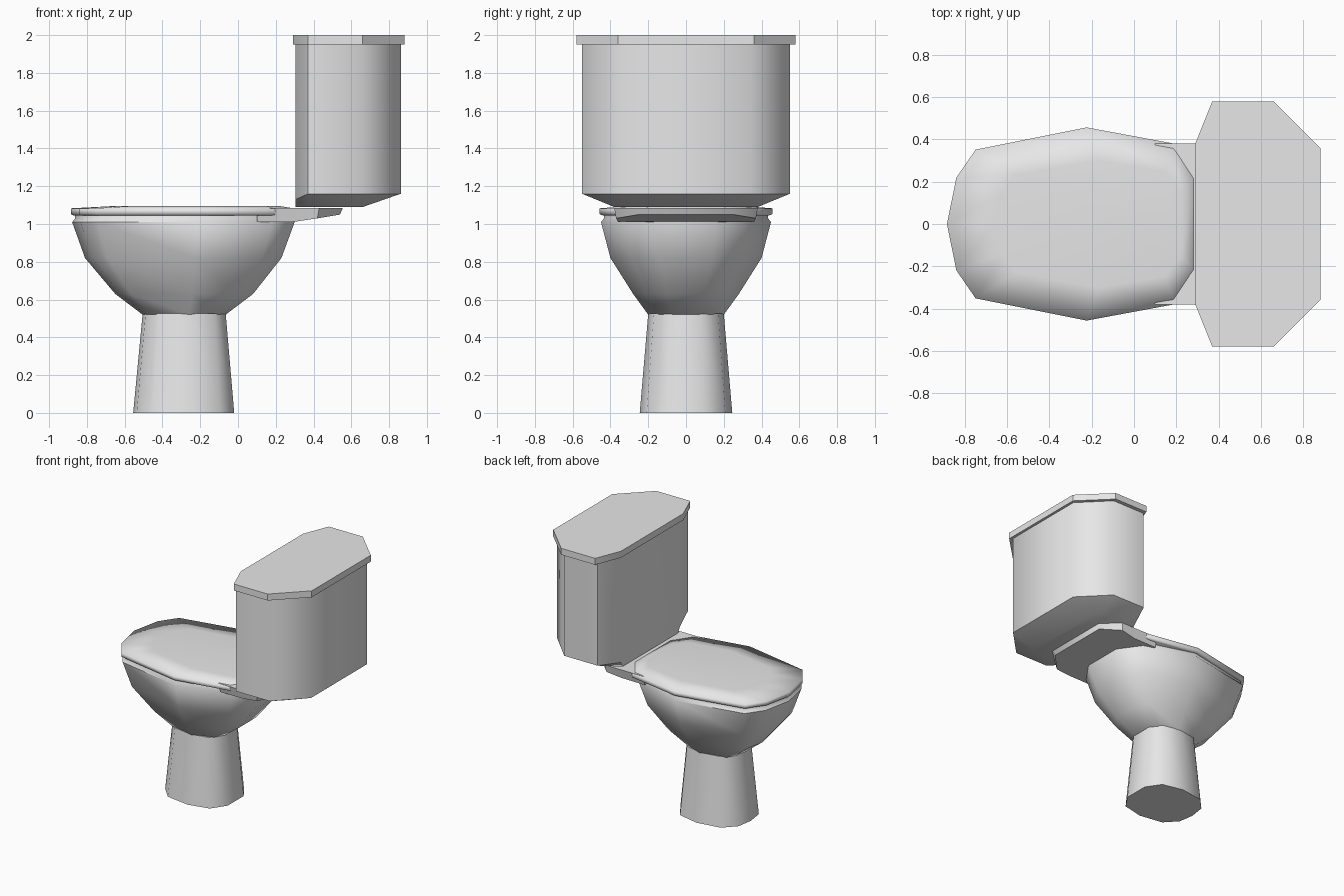
import bpy
import bmesh
from math import radians

if "Cube" in bpy.data.objects:
    bpy.data.objects.remove(bpy.data.objects["Cube"], do_unlink=True)

ceramic = bpy.data.materials.new("grey_ceramic")
ceramic.use_nodes = True
ceramic.diffuse_color = (0.8, 0.8, 0.8, 1)
ceramic.node_tree.nodes["Principled BSDF"].inputs["Base Color"].default_value = (0.8, 0.8, 0.8, 1)


def mirror_ring(half):
    """Close a half outline (y >= 0) across the x axis."""
    back = [(x, -y, z) for x, y, z in reversed(half) if y > 1e-6]
    return half + back


def loft(name, rings, angle=45):
    """Skin a stack of equal rings, cap both ends and shade by angle."""
    bm = bmesh.new()
    loops = [[bm.verts.new(p) for p in ring] for ring in rings]
    n = len(loops[0])
    for a, b in zip(loops, loops[1:]):
        for i in range(n):
            j = (i + 1) % n
            bm.faces.new((a[i], a[j], b[j], b[i]))
    bm.faces.new(loops[0])
    bm.faces.new(loops[-1])
    bmesh.ops.recalc_face_normals(bm, faces=bm.faces)
    mesh = bpy.data.meshes.new(name)
    bm.to_mesh(mesh)
    bm.free()
    mesh.materials.append(ceramic)
    obj = bpy.data.objects.new(name, mesh)
    bpy.context.collection.objects.link(obj)
    bpy.ops.object.select_all(action="DESELECT")
    obj.select_set(True)
    bpy.context.view_layer.objects.active = obj
    bpy.ops.object.shade_smooth_by_angle(angle=radians(angle))
    return obj


# Egg-shaped plan, as fractions of half length and half width
PLAN = [(-1, 0), (-.925, .48), (-.77, .77), (.12, 1), (.83, .83), (1, .5)]
BOWL_PLAN = PLAN[:4] + [(.8, .72), (1, .35)]
FOOT_PLAN = [(-1, 0), (-.93, .5), (-.6, .88), (.1, 1), (.72, .85), (1, .4)]


def plan_ring(plan, x0, x1, width, z):
    mid, half = (x0 + x1) / 2, (x1 - x0) / 2
    return mirror_ring([(mid + half * u, width * v, z) for u, v in plan])


# Pedestal
loft("pedestal", [
    plan_ring(FOOT_PLAN, -.555, -.02, .245, 0),
    plan_ring(FOOT_PLAN, -.505, -.065, .2, .525),
])

# Bowl, flaring up to the rim with a recess below the lid
loft("bowl", [
    plan_ring(BOWL_PLAN, x0, x1, w, z) for x0, x1, w, z in [
        (-.505, -.065, .2, .52), (-.65, .08, .28, .63), (-.81, .23, .4, .82),
        (-.878, .3, .45, 1.01), (-.862, .3, .435, 1.03), (-.862, .29, .435, 1.06)]
])

# Lid with a gently domed top
loft("lid", [
    plan_ring(PLAN, x0, x1, w, z) for x0, x1, w, z in [
        (-.87, .29, .44, 1.045), (-.885, .295, .457, 1.052), (-.885, .295, .457, 1.083),
        (-.66, .22, .3, 1.095)]
], 89)

# Shelf joining the bowl to the tank
shelf_low = [(.1, .36, 1.01), (.3, .36, 1.012), (.42, .37, 1.03), (.54, .25, 1.05)]
shelf_high = [(.1, .38, 1.085), (.3, .38, 1.085), (.43, .38, 1.085), (.555, .26, 1.085)]
loft("tank_shelf", [mirror_ring(shelf_low), mirror_ring(shelf_high)])

# Tank with a tapered underside
TANK = [(.305, .36), (.37, .55), (.655, .55), (.862, .34)]
tank_base = [(.305, .34, 1.09), (.37, .38, 1.09), (.62, .38, 1.09), (.66, .34, 1.09)]
tank_low = [(x, y, 1.13 if i == 0 else 1.16) for i, (x, y) in enumerate(TANK)]
tank_high = [(x, y, 1.96) for x, y in TANK]
loft("tank", [mirror_ring(r) for r in (tank_base, tank_low, tank_high)], 46)

# Tank cover
COVER = [(.29, .38), (.37, .58), (.66, .58), (.882, .36)]
loft("tank_cover", [mirror_ring([(x, y, z) for x, y in COVER]) for z in (1.95, 2)], 44)
